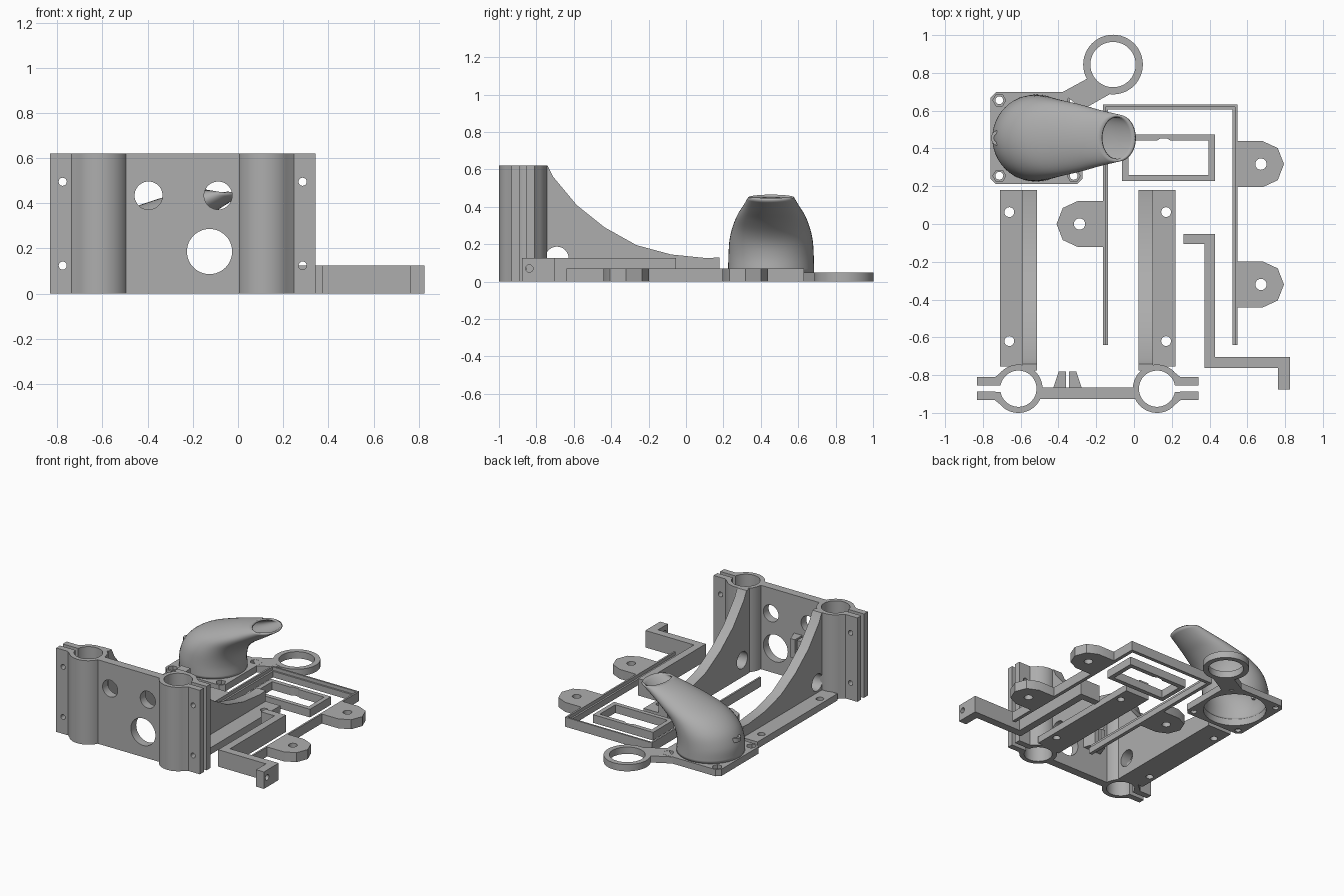
import bpy, bmesh, math
from mathutils import Vector

if "Cube" in bpy.data.objects:
    bpy.data.objects.remove(bpy.data.objects["Cube"])

GREY = (0.42, 0.42, 0.42, 1)
mat = bpy.data.materials.new("plain grey plastic")
mat.use_nodes = True
mat.diffuse_color = GREY
mat.node_tree.nodes["Principled BSDF"].inputs["Base Color"].default_value = GREY


def finish(name, bm):
    """Turn a bmesh into a shaded, coloured object."""
    bmesh.ops.remove_doubles(bm, verts=bm.verts, dist=1e-5)
    bmesh.ops.recalc_face_normals(bm, faces=bm.faces)
    mesh = bpy.data.meshes.new(name)
    bm.to_mesh(mesh)
    bm.free()
    mesh.materials.append(mat)
    mesh.shade_smooth()
    mesh.set_sharp_from_angle(angle=math.radians(30))
    obj = bpy.data.objects.new(name, mesh)
    bpy.context.collection.objects.link(obj)
    return obj


def arc(cx, cy, r, start=0, end=360, n=48):
    full = abs(end - start) == 360
    steps = [math.radians(start + (end - start) * i / n) for i in range(n + (not full))]
    return [(cx + r * math.cos(a), cy + r * math.sin(a)) for a in steps]


def rect(u0, u1, v0, v1):
    return [(u0, v0), (u1, v0), (u1, v1), (u0, v1)]


def slab(name, outline, lo, hi, holes=(), axis="z"):
    """Extrude a flat outline with holes from lo to hi along an axis."""
    curve = bpy.data.curves.new(name, "CURVE")
    curve.dimensions = "2D"
    curve.fill_mode = "BOTH"
    curve.extrude = (hi - lo) / 2
    for loop in (outline, *holes):
        spline = curve.splines.new("POLY")
        spline.points.add(len(loop) - 1)
        for point, (u, v) in zip(spline.points, loop):
            point.co = (u, v, 0, 1)
        spline.use_cyclic_u = True
    temp = bpy.data.objects.new(name, curve)
    mesh = bpy.data.meshes.new_from_object(temp)
    bm = bmesh.new()
    bm.from_mesh(mesh)
    for vert in bm.verts:
        u, v, w = vert.co
        w += (lo + hi) / 2
        vert.co = {"z": (u, v, w), "y": (u, w, v), "x": (w, u, v)}[axis]
    bpy.data.objects.remove(temp)
    bpy.data.curves.remove(curve)
    bpy.data.meshes.remove(mesh)
    return finish(name, bm)


# Carriage: clamps, bolt tabs, base flanges and gussets, mirrored about MID
MID, TUBE_Y, TALL = -0.245, -0.872, 0.62
clamp = ([(-0.125, 0.016), (-0.125, 0.06)] + arc(0, 0, 0.128, 140, -140)
         + [(-0.125, -0.06), (-0.125, -0.016)] + arc(0, 0, 0.096, -170, 170))
gusset = [(-0.775, 0), (-0.775, TALL), (-0.74, TALL), (-0.71, 0.56), (-0.585, 0.41),
          (-0.435, 0.29), (-0.265, 0.195), (-0.08, 0.145), (0.115, 0.125),
          (0.18, 0.13), (0.18, 0)]
for side, s in (("right", 1), ("left", -1)):
    cx = MID - 0.367 * s

    def span(a, b):
        return sorted((cx + s * a, cx + s * b))

    slab(side + "_rod_clamp", [(cx + s * x, TUBE_Y + y) for x, y in clamp], 0, TALL)
    bolts = [arc(cx - s * 0.164, z, 0.018, n=20) for z in (0.124, 0.495)]
    for end, y in (("front", TUBE_Y - 0.061), ("back", TUBE_Y + 0.016)):
        slab(f"{side}_{end}_bolt_tab", rect(*span(-0.22, -0.125), 0, TALL),
             y, y + 0.045, bolts, "y")
    screws = [arc(cx - s * 0.048, y, 0.026, n=24) for y in (0.063, -0.62)]
    slab(side + "_base_flange", rect(*span(-0.098, 0.022), -0.755, 0.18), 0, 0.05, screws)
    slab(side + "_gusset", gusset, *span(0.022, 0.098),
         [arc(-0.69, 0.125, 0.062, n=32)], "x")
    # Tapered half of the belt grip
    gx = -0.352
    slab(side + "_belt_grip", [(gx - s * x, y) for x, y in
         ((0.008, -0.87), (0.076, -0.87), (0.046, -0.78), (0.008, -0.78))], 0.2, 0.34)

slab("carriage_plate", rect(-0.5, 0.01, 0, TALL), -0.927, -0.865,
     [arc(-0.396, 0.434, 0.062), arc(-0.088, 0.434, 0.062), arc(-0.126, 0.186, 0.1)], "y")

# Fan mount plate with hexagonal nut pockets
FX, FY, H, C = -0.516, 0.455, 0.244, 0.03
mount = [(FX + x, FY + y) for x, y in
         ((-H, C - H), (C - H, -H), (H - C, -H), (H, C - H),
          (H, H - C), (H - C, H), (C - H, H), (-H, H - C))]
corners = [(FX + x, FY + y) for x in (-0.197, 0.197) for y in (-0.2, 0.2)]
throat = arc(FX, FY, 0.214)
slab("fan_mount_base", mount, 0, 0.02, [throat] + [arc(*c, 0.021, n=20) for c in corners])
slab("fan_mount_top", mount, 0.02, 0.05, [throat] + [arc(*c, 0.034, n=6) for c in corners])

# Sensor ring and its arm
slab("sensor_ring", arc(-0.111, 0.844, 0.158), 0, 0.05, [arc(-0.111, 0.844, 0.12)])
slab("sensor_ring_arm", [(-0.381, 0.697), (-0.243, 0.772), (-0.2, 0.74),
                         (-0.127, 0.688), (-0.273, 0.605)], 0, 0.049)

# Fan duct: outer x, outer z, inner x, inner z, half width for each section
sections = [Vector(v) for v in (
    (-0.75, 0.05, -0.29, 0.05, 0.23), (-0.745, 0.15, -0.295, 0.13, 0.228),
    (-0.70, 0.25, -0.28, 0.20, 0.222), (-0.60, 0.33, -0.24, 0.26, 0.205),
    (-0.44, 0.39, -0.17, 0.32, 0.18), (-0.30, 0.435, -0.09, 0.37, 0.15),
    (-0.17, 0.465, 0.01, 0.435, 0.123))]


def smooth_path(keys, steps=5):
    ext = [2 * keys[0] - keys[1]] + keys + [2 * keys[-1] - keys[-2]]
    for a, b, c, d in zip(ext, ext[1:], ext[2:], ext[3:]):
        for i in range(steps):
            t = i / steps
            yield (2 * b + (c - a) * t + (2 * a - 5 * b + 4 * c - d) * t ** 2
                   + (3 * b - a - 3 * c + d) * t ** 3) / 2
    yield keys[-1]


bm = bmesh.new()
rings = []
for ox, oz, ix, iz, width in smooth_path(sections):
    rings.append([bm.verts.new(((ox + ix) / 2 + (ix - ox) / 2 * u, FY + width * v,
                                (oz + iz) / 2 + (iz - oz) / 2 * u))
                  for u, v in arc(0, 0, 1)])
for low, high in zip(rings, rings[1:]):
    for i in range(len(low)):
        j = (i + 1) % len(low)
        bm.faces.new((low[i], low[j], high[j], high[i]))
duct = finish("fan_duct", bm)
shell = duct.modifiers.new("wall", "SOLIDIFY")
shell.thickness = 0.014
shell.offset = -1

# Wire clip on the back of the duct
slab("wire_clip", arc(-0.715, FY, 0.042, 60, 300, 16) + arc(-0.715, FY, 0.026, 300, 60, 16),
     0.17, 0.2)

# Three-sided cable frame with a raised outer lip
def frame(name, x0, x1, top, wall, height):
    slab(name, [(x0, -0.64), (x0, top), (x1, top), (x1, -0.64), (x1 - wall, -0.64),
                (x1 - wall, top - wall), (x0 + wall, top - wall), (x0 + wall, -0.64)],
         0, height)


frame("frame_ledge", -0.164, 0.548, 0.632, 0.026, 0.045)
frame("frame_lip", -0.164, 0.548, 0.632, 0.013, 0.07)

# Rounded mounting ears on the frame
ear = [(0, -0.122), (0.135, -0.122), (0.215, -0.085), (0.248, 0),
       (0.215, 0.085), (0.135, 0.122), (0, 0.122)]
for name, x, y, s in (("left_back_ear", 0.546, 0.317, 1), ("left_front_ear", 0.546, -0.32, 1),
                      ("right_ear", -0.162, 0, -1)):
    slab(name, [(x + s * u, y + v) for u, v in ear], 0, 0.07,
         [arc(x + s * 0.126, y, 0.03, n=24)])

# Small rectangular bezel with a notch in its back bar
slab("bezel", rect(-0.063, 0.428, 0.228, 0.474), 0, 0.06,
     [[(-0.03, 0.26), (0.395, 0.26), (0.395, 0.441), (0.195, 0.441), (0.175, 0.453),
       (0.14, 0.453), (0.12, 0.441), (-0.03, 0.441)]])

# Cranked arm with a drilled foot
slab("cranked_arm", [(0.262, -0.053), (0.428, -0.053), (0.428, -0.704), (0.825, -0.704),
                     (0.825, -0.762), (0.372, -0.762), (0.372, -0.106), (0.262, -0.106)],
     0, 0.125)
slab("arm_foot", rect(-0.876, -0.762, 0, 0.125), 0.762, 0.825,
     [arc(-0.838, 0.07, 0.02, n=20)], "x")
